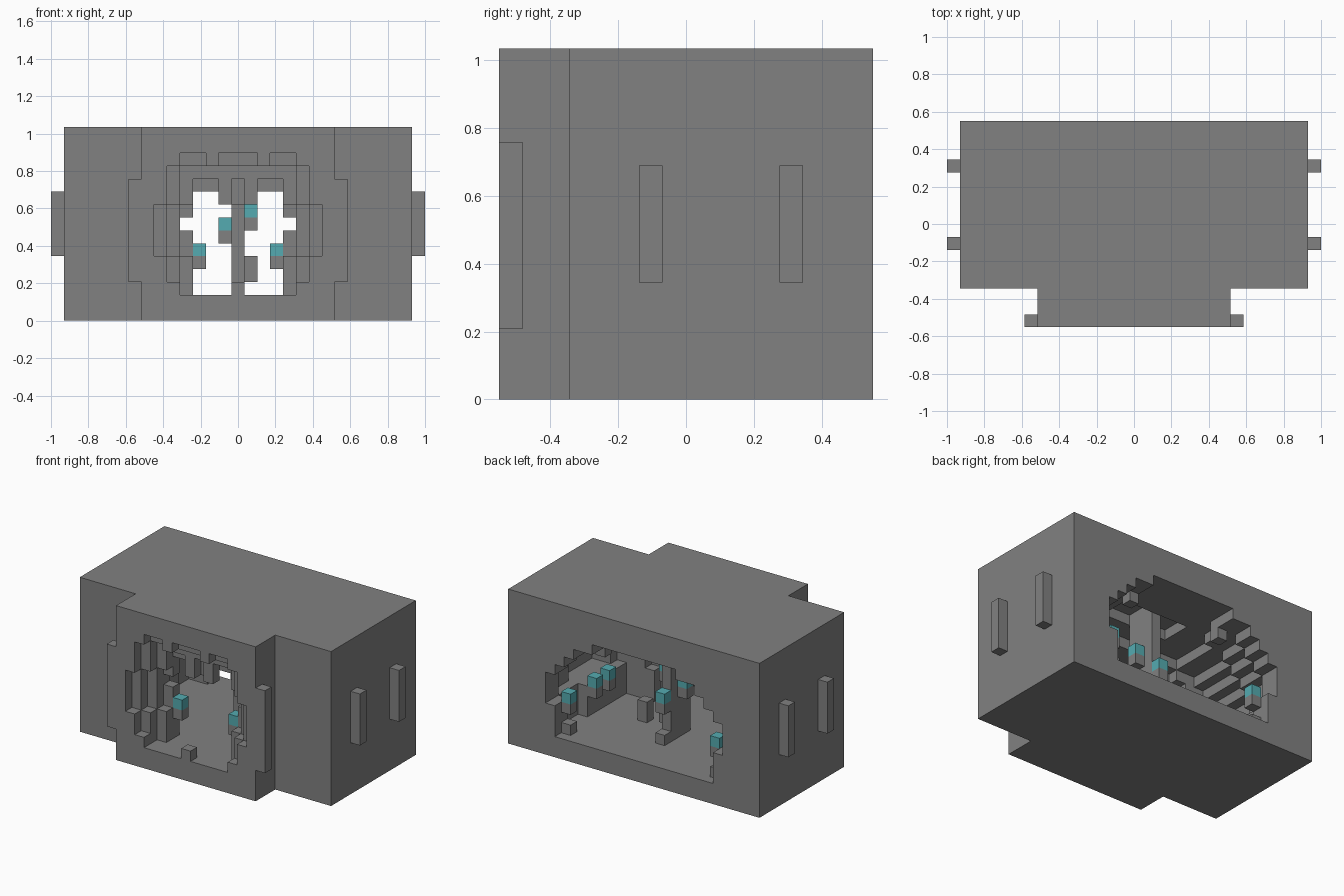
import bpy
import bmesh
from math import ceil
from mathutils import Vector

CELL = 2 / 29
AXES = [Vector((1, 0, 0)), Vector((0, 1, 0)), Vector((0, 0, 1))]

cube = bpy.data.objects.get("Cube")
if cube:
    bpy.data.objects.remove(cube, do_unlink=True)


def make_material(name, colour):
    mat = bpy.data.materials.new(name)
    mat.use_nodes = True
    mat.diffuse_color = (*colour, 1)
    mat.node_tree.nodes["Principled BSDF"].inputs["Base Color"].default_value = (*colour, 1)
    return mat


def block(half, y0, y1, z0, z1):
    """Cells of a box centred on the middle plane."""
    return {(x, y, z) for x in range(-half, half + 1)
            for y in range(y0, y1 + 1) for z in range(z0, z1 + 1)}


def post(x, y, z0, z1):
    """One upright stack of cells."""
    return {(x, y, z) for z in range(z0, z1 + 1)}


def build(name, cells, mat, hidden=frozenset()):
    """Make one mesh from the outer faces of the cells."""
    bm = bmesh.new()
    corners = {}

    def vert(point):
        key = tuple(round(c) for c in point * 2)
        if key not in corners:
            corners[key] = bm.verts.new(point * CELL)
        return corners[key]

    for cell in sorted(cells):
        middle = Vector(cell) + Vector((0, -7.5, 0.5))
        for side in AXES + [-axis for axis in AXES]:
            near = tuple(round(c) for c in Vector(cell) + side)
            if near in cells or near in hidden:
                continue
            across = Vector((side.y, side.z, side.x))
            up = side.cross(across)
            centre = middle + side / 2
            bm.faces.new([vert(centre + offset / 2) for offset in
                          (-across - up, across - up, across + up, up - across)])
    mesh = bpy.data.meshes.new(name)
    bm.to_mesh(mesh)
    bm.free()
    mesh.materials.append(mat)
    obj = bpy.data.objects.new(name, mesh)
    bpy.context.collection.objects.link(obj)


def reach(width, z, chamber):
    """Half width of the hollow at a height: narrow foot, upright wall, stepped roof."""
    if z < 5:
        foot = 3 if width > 10 else min(1, width - 3)
        extra = 1 if z == 2 and width == 6 and not chamber else 0
        return width - foot - extra
    if chamber:
        return width - (ceil(0.3 * (z - 7) ** 2) if z > 7 else 0)
    return width - min(width - 3, max(0, ceil((z - 8) / 3)))


stone = make_material("grey stone", (0.22, 0.22, 0.22))
teal = make_material("teal crystal", (0.09, 0.41, 0.44))

# Outer mass: wide chamber, narrower entrance, ribs on the sides
shell = block(13, 3, 15, 0, 14) | block(7, 0, 2, 0, 14) | block(8, 0, 0, 3, 10)
for rib in (6, 12):
    shell |= block(14, rib, rib, 5, 9)

# Hollow, slice by slice: entrance tapers to a neck, then the chamber widens
widths = [6, 5, 4, 3, 6, 9] + [11] * 5 + [10] * 3 + [9] * 2
for y, width in enumerate(widths):
    chamber = y > 3
    top = 12 - y if not chamber else 10 if y < 6 else 12 if y in (8, 9, 10) else 11
    for z in range(2, top + 1):
        shell -= block(reach(width, z, chamber), y, y, z, z)
shell -= block(4, 3, 3, 7, 7)

# Pillar with a knob, hanging stones and floor stones
growths = block(0, 8, 10, 2, 12) | post(1, 9, 3, 4) | post(4, 8, 2, 3)
growths |= post(0, 3, 9, 9) | post(0, 0, 2, 2) | post(0, 11, 2, 2)
for side in (-1, 1):
    growths |= post(side, 2, 9, 10) | post(2 * side, 0, 12, 12)
    growths |= post(8 * side, 14, 2, 2) | post(5 * side, 13, 10, 11)

# Crystals, each on a stone seat
crystals = {(-1, 9, 7), (1, 9, 8), (0, 11, 6), (8, 10, 5), (8, 8, 5), (-10, 8, 5)}
for side in (-1, 1):
    crystals |= {(3 * side, 3, 5), (8 * side, 14, 5)}
growths |= {(x, y, z - 1) for x, y, z in crystals}
growths -= shell

build("cave_shell", shell, stone)
build("rock_growths", growths, stone, shell)
build("crystals", crystals, teal, shell | growths)
